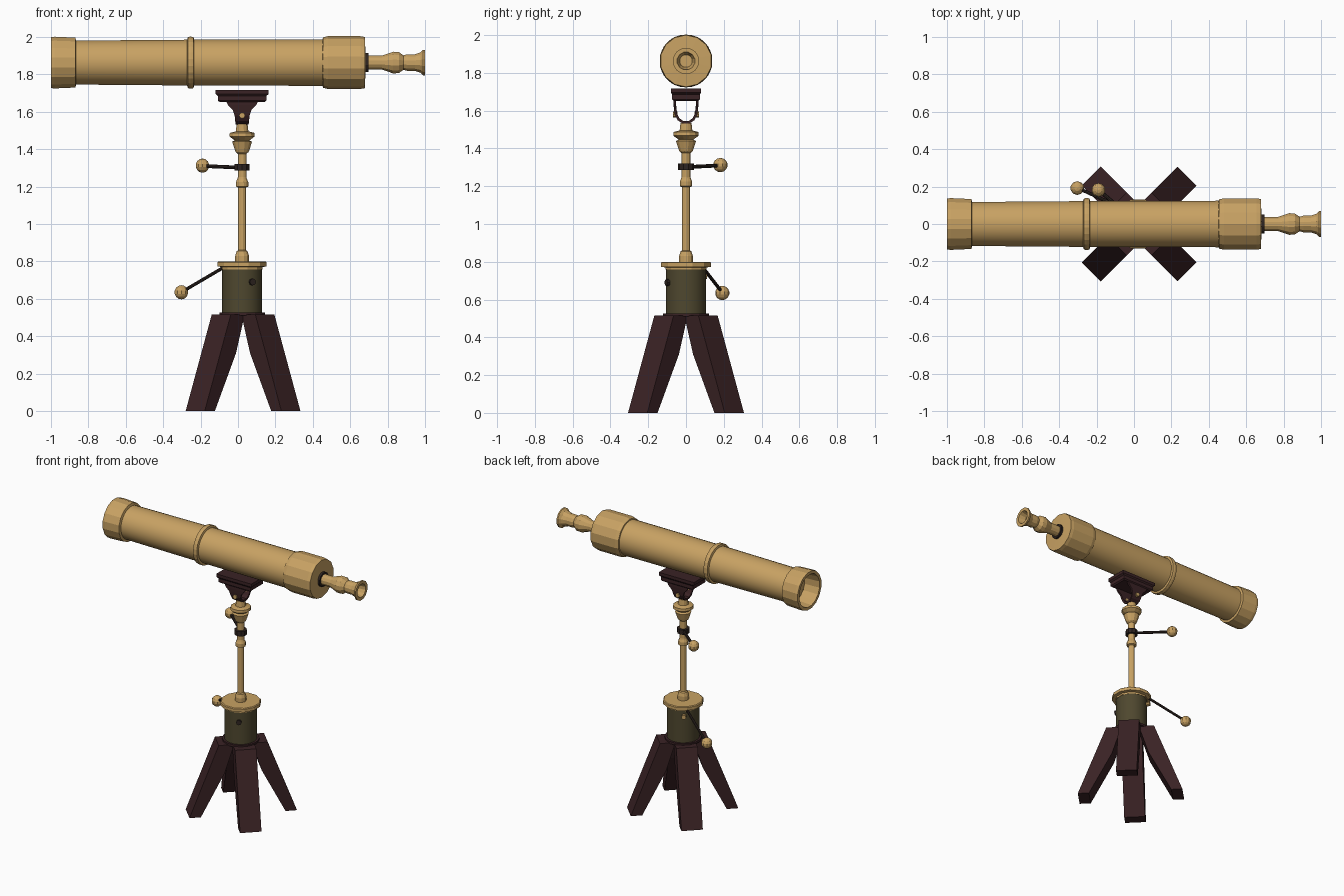
import bpy, bmesh, math
from mathutils import Vector, Matrix

if "Cube" in bpy.data.objects:
    bpy.data.objects.remove(bpy.data.objects["Cube"])

CX = 0.022      # stand axis
TZ = 1.863      # tube axis height


def material(name, rgb):
    m = bpy.data.materials.new(name)
    m.diffuse_color = (*rgb, 1)
    m.use_nodes = True
    m.node_tree.nodes["Principled BSDF"].inputs["Base Color"].default_value = m.diffuse_color
    return m


BRASS = material("brass", (0.578, 0.36, 0.125))
WOOD = material("dark red wood", (0.042, 0.016, 0.018))
OLIVE = material("olive metal", (0.078, 0.064, 0.028))
IRON = material("dark iron", (0.028, 0.018, 0.015))


def finish(name, bm, mat, smooth=None):
    bmesh.ops.remove_doubles(bm, verts=bm.verts, dist=1e-5)
    bmesh.ops.recalc_face_normals(bm, faces=bm.faces)
    me = bpy.data.meshes.new(name)
    bm.to_mesh(me)
    bm.free()
    me.materials.append(mat)
    ob = bpy.data.objects.new(name, me)
    bpy.context.collection.objects.link(ob)
    if smooth:
        bpy.context.view_layer.objects.active = ob
        ob.select_set(True)
        bpy.ops.object.shade_smooth_by_angle(angle=math.radians(smooth))
        ob.select_set(False)
    return ob


def lathe(name, profile, mat, n=16, axis="z", smooth=None):
    """Revolve (radius, position) pairs around the stand or the tube axis."""
    bm = bmesh.new()
    rings = []
    for r, h in profile:
        ring = []
        for i in range(n):
            a = 2 * math.pi * (i + 0.5) / n
            u, v = r * math.cos(a), r * math.sin(a)
            ring.append(bm.verts.new((CX + u, v, h) if axis == "z" else (h, u, TZ + v)))
        rings.append(ring)
    for a, b in zip(rings, rings[1:]):
        for i in range(n):
            j = (i + 1) % n
            bm.faces.new((a[i], a[j], b[j], b[i]))
    bmesh.ops.remove_doubles(bm, verts=bm.verts, dist=1e-5)
    return finish(name, bm, mat, smooth)


def prism(name, loops, mat):
    """Skin a series of closed point loops and cap both ends."""
    bm = bmesh.new()
    vs = [[bm.verts.new(p) for p in loop] for loop in loops]
    n = len(vs[0])
    for a, b in zip(vs, vs[1:]):
        for i in range(n):
            j = (i + 1) % n
            bm.faces.new((a[i], a[j], b[j], b[i]))
    bm.faces.new(vs[0])
    bm.faces.new(vs[-1])
    return finish(name, bm, mat)


def rod(name, p, q, r, mat, n=8):
    p, q = Vector(p), Vector(q)
    rot = (q - p).to_track_quat("Z", "Y").to_matrix().to_4x4()
    bm = bmesh.new()
    bmesh.ops.create_cone(bm, cap_ends=True, segments=n, radius1=r, radius2=r,
                          depth=(q - p).length,
                          matrix=Matrix.Translation((p + q) / 2) @ rot)
    return finish(name, bm, mat)


def ball(name, c, r):
    bm = bmesh.new()
    bmesh.ops.create_uvsphere(bm, u_segments=10, v_segments=7, radius=r,
                              matrix=Matrix.Translation(c))
    return finish(name, bm, BRASS)


# telescope tube, rings and caps
lathe("front_tube", [(0, -0.88), (0.118, -0.88), (0.123, -0.25)], BRASS, 32, "x", 20)
lathe("rear_tube", [(0.123, -0.25), (0.125, 0.47)], BRASS, 32, "x", 20)
lathe("middle_ring", [(0.123, -0.272), (0.138, -0.268), (0.14, -0.253),
                      (0.138, -0.238), (0.123, -0.234)], BRASS, 24, "x")
lathe("front_cap", [(0.118, -0.865), (0.136, -0.87), (0.141, -0.98), (0.139, -1.0),
                    (0.118, -1.0), (0.11, -0.885)], BRASS, 16, "x")
lathe("rear_cap", [(0.123, 0.452), (0.135, 0.455), (0.141, 0.48), (0.141, 0.655),
                   (0.137, 0.678), (0.05, 0.682), (0, 0.682)], BRASS, 14, "x")

# eyepiece
lathe("eyepiece_seat", [(0, 0.678), (0.053, 0.678), (0.053, 0.697), (0, 0.697)],
      IRON, 12, "x")
lathe("eyepiece", [(0, 0.69), (0.039, 0.69), (0.039, 0.77), (0.046, 0.79), (0.06, 0.83),
                   (0.058, 0.86), (0.04, 0.885), (0.046, 0.905), (0.046, 0.945),
                   (0.056, 0.975), (0.071, 0.99), (0.071, 1.0), (0.048, 1.0),
                   (0.034, 0.95), (0, 0.95)], BRASS, 12, "x")

# cradle under the tube: stepped plate
def rect(hx, hy, z):
    return [(CX + sx * hx, sy * hy, z) for sx, sy in ((-1, -1), (1, -1), (1, 1), (-1, 1))]


prism("cradle_plate", [rect(0.12, 0.065, 1.652), rect(0.13, 0.073, 1.66),
                       rect(0.13, 0.073, 1.685), rect(0.142, 0.08, 1.695),
                       rect(0.142, 0.08, 1.717)], WOOD)

# U shaped yoke, narrower in x towards its bottom
path = [(0.066, 0.053, 1.655, 1.655, 0.085), (0.066, 0.053, 1.635, 1.635, 0.075),
        (0.064, 0.050, 1.61, 1.61, 0.05), (0.06, 0.047, 1.58, 1.583, 0.04),
        (0.045, 0.035, 1.55, 1.56, 0.037), (0.02, 0.016, 1.533, 1.546, 0.035)]
loops = []
for s, seq in ((1, path), (-1, path[::-1])):
    for yo, yi, zo, zi, w in seq:
        loops.append([(CX - w, s * yo, zo), (CX + w, s * yo, zo),
                      (CX + w, s * yi, zi), (CX - w, s * yi, zi)])
prism("yoke", loops, WOOD)
for s in (-1, 1):
    rod("yoke_bolt", (CX, s * 0.045, 1.58), (CX, s * 0.07, 1.58), 0.016, BRASS)

# turned pole
lathe("pole", [(0, 0.79), (0.038, 0.79), (0.038, 0.83), (0.03, 0.855), (0.022, 0.86),
               (0.022, 1.195), (0.034, 1.2), (0.034, 1.225), (0.027, 1.24),
               (0.024, 1.25), (0.024, 1.375), (0.036, 1.385), (0.04, 1.395),
               (0.055, 1.44), (0.04, 1.447), (0.055, 1.457), (0.07, 1.468),
               (0.068, 1.487), (0.035, 1.495), (0.03, 1.535), (0, 1.535)],
      BRASS, 12)

# clamp with upper handle
lathe("clamp", [(0, 1.285), (0.042, 1.285), (0.042, 1.32), (0, 1.32)], IRON, 10)
rod("upper_handle", (CX - 0.02, 0.02, 1.302), (-0.185, 0.178, 1.31), 0.01, IRON)
ball("upper_handle_knob", (-0.19, 0.182, 1.312), 0.038)

# base column with brass lid
lathe("column", [(0, 0.52), (0.108, 0.52), (0.108, 0.765), (0, 0.765)], OLIVE, 20, smooth=30)
lathe("column_lid", [(0, 0.758), (0.112, 0.758), (0.112, 0.77), (0.136, 0.773),
                     (0.136, 0.795), (0.13, 0.8), (0, 0.8)], BRASS, 12)
lathe("column_foot", [(0, 0.51), (0.124, 0.51), (0.124, 0.526), (0, 0.526)], WOOD, 16)

# lower handle
rod("lower_handle", (-0.065, 0.085, 0.775), (-0.295, 0.19, 0.64), 0.009, IRON)
ball("lower_handle_knob", (-0.303, 0.192, 0.635), 0.038)
rod("handle_hinge", (-0.03, 0.06, 0.722), (-0.055, 0.105, 0.722), 0.016, BRASS)
rod("column_bolt", (0.07, -0.085, 0.69), (0.08, -0.106, 0.69), 0.018, IRON)

# four splayed legs
leg = [(0.165, 0.515), (0.362, 0.0), (0.285, 0.0), (0.125, 0.31), (0.06, 0.515)]
for k in range(4):
    a = math.pi / 4 + k * math.pi / 2
    d, t = Vector((math.cos(a), math.sin(a), 0)), Vector((-math.sin(a), math.cos(a), 0))
    o = Vector((0.027, 0, 0))
    prism("leg", [[o + d * r + t * s * 0.072 + Vector((0, 0, z)) for r, z in leg]
                  for s in (-1, 1)], WOOD)
